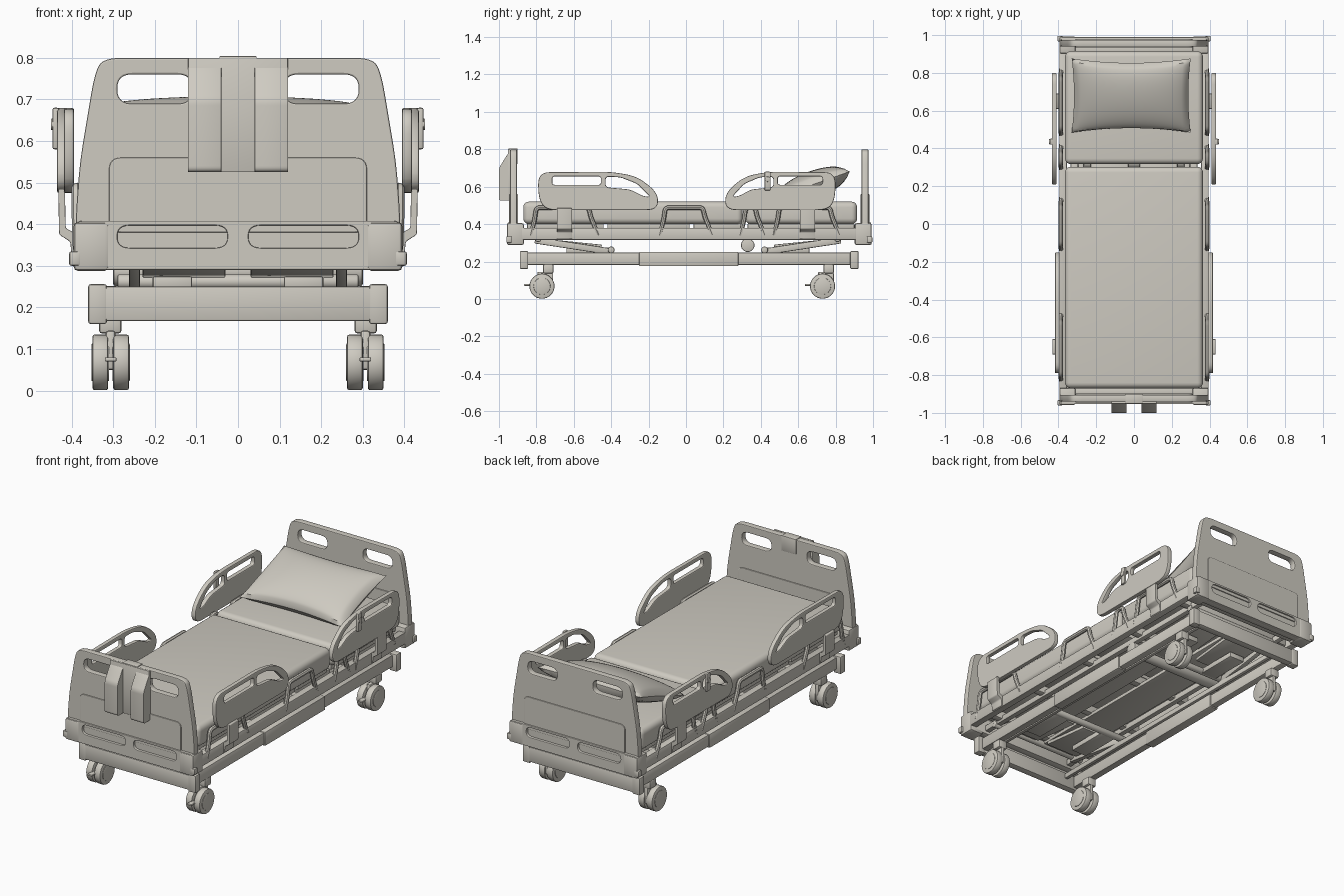
import bpy, bmesh, math
from mathutils import Matrix, Vector

cube = bpy.data.objects.get("Cube")
if cube:
    bpy.data.objects.remove(cube)

mat = bpy.data.materials.new("warm grey")
mat.use_nodes = True
colour = (0.62, 0.595, 0.535, 1)
mat.diffuse_color = colour
mat.node_tree.nodes["Principled BSDF"].inputs["Base Color"].default_value = colour
made = []


def add(name, mesh):
    ob = bpy.data.objects.new(name, mesh)
    bpy.context.collection.objects.link(ob)
    mesh.materials.clear()
    mesh.materials.append(mat)
    made.append(ob)
    return ob


def from_bmesh(name, bm):
    mesh = bpy.data.meshes.new(name)
    bmesh.ops.recalc_face_normals(bm, faces=bm.faces)
    bm.to_mesh(mesh)
    bm.free()
    return add(name, mesh)


def box(name, x, y, z, bevel=0.005, segments=2, tilt=0):
    """Bevelled box from (min, max) ranges, tilted about its own x axis."""
    bm = bmesh.new()
    bmesh.ops.create_cube(bm, size=1)
    size = [abs(r[1] - r[0]) for r in (x, y, z)]
    bmesh.ops.scale(bm, vec=size, verts=bm.verts)
    bmesh.ops.bevel(bm, geom=bm.edges[:], offset=bevel, segments=segments,
                    affect='EDGES', profile=0.5)
    centre = Vector([sum(r) / 2 for r in (x, y, z)])
    bm.transform(Matrix.Translation(centre) @ Matrix.Rotation(tilt, 4, 'X'))
    return from_bmesh(name, bm)


def side(s, a, b):
    return (s * a, s * b)


def disc(name, x, y, z, radius, bevel=0.006):
    """Cylinder lying along x."""
    bm = bmesh.new()
    bmesh.ops.create_cone(bm, cap_ends=True, segments=32, radius1=radius,
                          radius2=radius, depth=abs(x[1] - x[0]))
    rims = [e for e in bm.edges if abs(e.verts[0].co.z - e.verts[1].co.z) < 1e-5]
    bmesh.ops.bevel(bm, geom=rims, offset=bevel, segments=2, affect='EDGES', profile=0.5)
    bm.transform(Matrix.Translation((sum(x) / 2, y, z)) @ Matrix.Rotation(math.pi / 2, 4, 'Y'))
    return from_bmesh(name, bm)


def curve_mesh(name, curve, matrix=Matrix()):
    temp = bpy.data.objects.new("temp", curve)
    bpy.context.collection.objects.link(temp)
    graph = bpy.context.evaluated_depsgraph_get()
    mesh = bpy.data.meshes.new_from_object(temp.evaluated_get(graph))
    bpy.data.objects.remove(temp)
    mesh.transform(matrix)
    return add(name, mesh)


def spline(curve, points, cyclic):
    s = curve.splines.new('POLY')
    s.points.add(len(points) - 1)
    for p, co in zip(s.points, points):
        p.co = (*co, 1)
    s.use_cyclic_u = cyclic


def rounded(points, radius, closed=True, steps=6):
    pts = [Vector(p) for p in points]
    out = []
    for i, p in enumerate(pts):
        if not closed and i in (0, len(pts) - 1):
            out.append(p)
            continue
        a, b = pts[i - 1] - p, pts[(i + 1) % len(pts)] - p
        a = p + a.normalized() * min(radius, a.length * 0.48)
        b = p + b.normalized() * min(radius, b.length * 0.48)
        for k in range(steps + 1):
            t = k / steps
            out.append(a * (1 - t) ** 2 + p * 2 * t * (1 - t) + b * t * t)
    return out


def rect(u0, u1, v0, v1):
    return [(u0, v0), (u1, v0), (u1, v1), (u0, v1)]


XZ = Matrix.Rotation(math.pi / 2, 4, 'X')
YZ = Matrix(((0, 0, 1, 0), (1, 0, 0, 0), (0, 1, 0, 0), (0, 0, 0, 1)))


def plate(name, outlines, plane, place, thickness, bevel=0.004):
    """Flat plate with holes; outlines are (points, corner radius)."""
    c = bpy.data.curves.new(name, 'CURVE')
    c.dimensions, c.fill_mode = '2D', 'BOTH'
    c.extrude, c.bevel_depth = thickness / 2 - bevel, bevel
    c.offset, c.bevel_resolution = -bevel, 1
    for points, radius in outlines:
        spline(c, [(p.x, p.y, 0) for p in rounded(points, radius)], True)
    return curve_mesh(name, c, Matrix.Translation(place) @ plane)


def tube(name, points, radius, bend=0.02):
    c = bpy.data.curves.new(name, 'CURVE')
    c.dimensions, c.bevel_depth = '3D', radius
    c.bevel_resolution, c.use_fill_caps = 2, True
    spline(c, rounded(points, bend, False, 4), False)
    return curve_mesh(name, c)


# Head and foot boards with hand slots, panels and corner bumpers
half = [(0.39, 0.29), (0.39, 0.42), (0.38, 0.55), (0.345, 0.76), (0.325, 0.80)]
outline = half + [(-x, z) for x, z in reversed(half)]
slots = [(rect(s * 0.11, s * 0.29, 0.69, 0.76), 0.035) for s in (-1, 1)]
for label, y, out in (("foot", -0.922, -1), ("head", 0.957, 1)):
    plate(label + "_board", [(outline, 0.05)] + slots, XZ, (0, y, 0), 0.036)
    for face in (-1, 1):
        plate(label + "_board_panel", [(rect(-0.31, 0.31, 0.38, 0.56), 0.03)], XZ,
              (0, y + face * 0.019, 0), 0.009, 0.003)
    windows = [(rect(s * 0.025, s * 0.29, 0.343, 0.397), 0.03) for s in (-1, 1)]
    plate(label + "_board_base", [(rect(-0.385, 0.385, 0.29, 0.408), 0.01)] + windows, XZ,
          (0, y + out * 0.021, 0), 0.022, 0.003)
    box(label + "_cross_beam", (-0.38, 0.38), (y - out * 0.01, y - out * 0.055), (0.30, 0.39))
    for s in (-1, 1):
        box(label + "_bumper", side(s, 0.31, 0.395), (y + out * 0.036, y - out * 0.055),
            (0.288, 0.405), 0.01)
        box(label + "_bumper_roller", side(s, 0.378, 0.406), (y + out * 0.039, y + out * 0.01),
            (0.30, 0.335), 0.006)

# Hanging holder on the foot board
box("holder_plate", (-0.12, 0.12), (-0.952, -0.94), (0.525, 0.80), 0.002)
box("holder_strap", (-0.045, 0.045), (-0.95, -0.90), (0.72, 0.804), 0.003)
hook = [(-1.0, 0.525), (-0.945, 0.525), (-0.945, 0.785), (-0.96, 0.765), (-1.0, 0.70)]
for s in (-1, 1):
    plate("holder_pad", [(hook, 0.015)], YZ, (s * 0.08, 0, 0), 0.08, 0.001)

# Mattress in two sections, and deck below
box("mattress_foot_section", (-0.365, 0.365), (-0.87, 0.303), (0.40, 0.52), 0.03, 5)
box("mattress_head_section", (-0.365, 0.365), (0.317, 0.915), (0.40, 0.52), 0.03, 5)
for y0, y1 in ((-0.85, -0.44), (-0.42, 0.02), (0.04, 0.30), (0.33, 0.90)):
    box("deck_panel", (-0.34, 0.34), (y0, y1), (0.375, 0.405))

# Pillow: a puffed grid leaning towards the head board
bm = bmesh.new()
for s in (-1, 1):
    grid = bmesh.ops.create_grid(bm, x_segments=32, y_segments=32, size=1)
    for v in grid["verts"]:
        a, b = v.co.x, v.co.y
        puff = max(0, (1 - a * a) * (1 - b * b)) ** 0.38
        v.co = (a * 0.315 * (1 - 0.04 * (1 - b * b)),
                b * 0.208 * (1 - 0.12 * (1 - a * a)), s * 0.072 * puff)
bmesh.ops.remove_doubles(bm, verts=bm.verts, dist=0.0005)
bm.transform(Matrix.Translation((-0.015, 0.68, 0.612)) @ Matrix.Rotation(0.34, 4, 'X'))
from_bmesh("pillow", bm)

# Upper frame
for s in (-1, 1):
    box("upper_side_rail", side(s, 0.355, 0.395), (-0.88, 0.91), (0.315, 0.38))
    box("deck_runner", side(s, 0.03, 0.23), (-0.80, 0.82), (0.316, 0.338))
    box("inner_rail", side(s, 0.265, 0.295), (-0.88, 0.91), (0.316, 0.35))
for y in (-0.75, -0.40, 0.0, 0.40, 0.80):
    box("upper_crossbar", (-0.36, 0.36), (y - 0.02, y + 0.02), (0.33, 0.375))

# Side bars, guards and their brackets
guard = [(-0.79, 0.677), (-0.40, 0.68), (-0.26, 0.655), (-0.148, 0.565),
         (-0.152, 0.475), (-0.75, 0.475), (-0.79, 0.54)]
slot = rect(-0.715, -0.455, 0.61, 0.655)
grip = [(-0.43, 0.654), (-0.35, 0.65), (-0.26, 0.615), (-0.19, 0.545),
        (-0.23, 0.55), (-0.30, 0.585), (-0.43, 0.597)]


def head_side(points):
    return [(0.21 + (-0.15 - y) * 0.92, z) for y, z in points]


for s in (-1, 1):
    shapes = [(guard, 0.06), (slot, 0.015), (grip, 0.02)]
    plate("foot_guard", shapes, YZ, (s * 0.406, 0, 0), 0.024, 0.005)
    plate("head_guard", [(head_side(p), r) for p, r in shapes], YZ,
          (s * 0.422, 0, 0), 0.026, 0.005)
    box("guard_control", side(s, 0.43, 0.446), (0.42, 0.452), (0.58, 0.68), 0.005)
    disc("guard_control_knob", side(s, 0.44, 0.45), 0.436, 0.64, 0.014, 0.003)
    swing = [(0.385, 0.32), (0.40, 0.32), (0.403, 0.358), (0.43, 0.375), (0.432, 0.485),
             (0.416, 0.485), (0.414, 0.39), (0.385, 0.375)]
    for y in (-0.65, 0.65):
        plate("guard_bracket", [([(s * x, z) for x, z in swing], 0.006)], XZ,
              (0, y, 0), 0.08, 0.002)
    for y0, y1 in ((-0.83, -0.47), (-0.14, 0.14), (0.29, 0.42), (0.47, 0.82)):
        tube("side_bar", [(s * 0.385, y0, 0.34), (s * 0.388, y0 + 0.02, 0.42),
                          (s * 0.388, y0 + 0.03, 0.488), (s * 0.388, y1 - 0.05, 0.488),
                          (s * 0.388, y1 - 0.04, 0.44), (s * 0.385, y1, 0.34)], 0.012)

# Lower frame with telescoping sides
for y in (-0.866, 0.90):
    box("lower_cross_beam", (-0.33, 0.33), (y - 0.02, y + 0.02), (0.167, 0.25))
    for s in (-1, 1):
        box("lower_end_block", side(s, 0.315, 0.36), (y - 0.022, y + 0.022), (0.16, 0.256), 0.006)
for s in (-1, 1):
    box("lower_side_rail", side(s, 0.295, 0.335), (-0.86, 0.89), (0.182, 0.248))
    box("lower_side_sleeve", side(s, 0.29, 0.342), (-0.25, 0.28), (0.175, 0.252))
    box("lower_inner_rail", side(s, 0.235, 0.255), (-0.86, 0.89), (0.215, 0.245))

# Lifting arms, broad link plates and pivots
for e, y in ((-1, -0.60), (1, 0.62)):
    for s in (-1, 1):
        box("lift_arm", side(s, 0.235, 0.262), (y - 0.21, y + 0.21), (0.265, 0.30), 0.005, 2, e * 0.15)
        box("lift_plate", side(s, 0.03, 0.23), (y - 0.15, y + 0.15), (0.285, 0.305), 0.005, 2, e * 0.10)
        box("lift_foot", side(s, 0.11, 0.205), (y - e * 0.20, y + e * 0.04), (0.245, 0.275))
    disc("lift_pivot", (-0.29, 0.29), y - e * 0.20, 0.262, 0.018)
    disc("lift_upper_pivot", (-0.30, 0.30), y + e * 0.19, 0.322, 0.018)
disc("pivot_tube", (-0.30, 0.30), 0.33, 0.287, 0.036)

# Twin wheel casters
for y in (-0.77, 0.73):
    for s in (-1, 1):
        for x in (0.281, 0.331):
            disc("caster_wheel", side(s, x - 0.019, x + 0.019), y, 0.068, 0.067, 0.006)
            disc("caster_hub", side(s, x - 0.021, x + 0.021), y, 0.068, 0.045, 0.002)
        box("caster_body", side(s, 0.294, 0.318), (y - 0.025, y + 0.06), (0.05, 0.145), 0.008)
        box("caster_stem", side(s, 0.28, 0.334), (y + 0.005, y + 0.062), (0.137, 0.185), 0.008)
        box("caster_pedal", side(s, 0.292, 0.32), (y - 0.095, y - 0.02), (0.07, 0.08), 0.003)

bpy.ops.object.select_all(action='DESELECT')
for ob in made:
    ob.select_set(True)
bpy.context.view_layer.objects.active = made[0]
bpy.ops.object.shade_smooth_by_angle(angle=math.radians(35))
